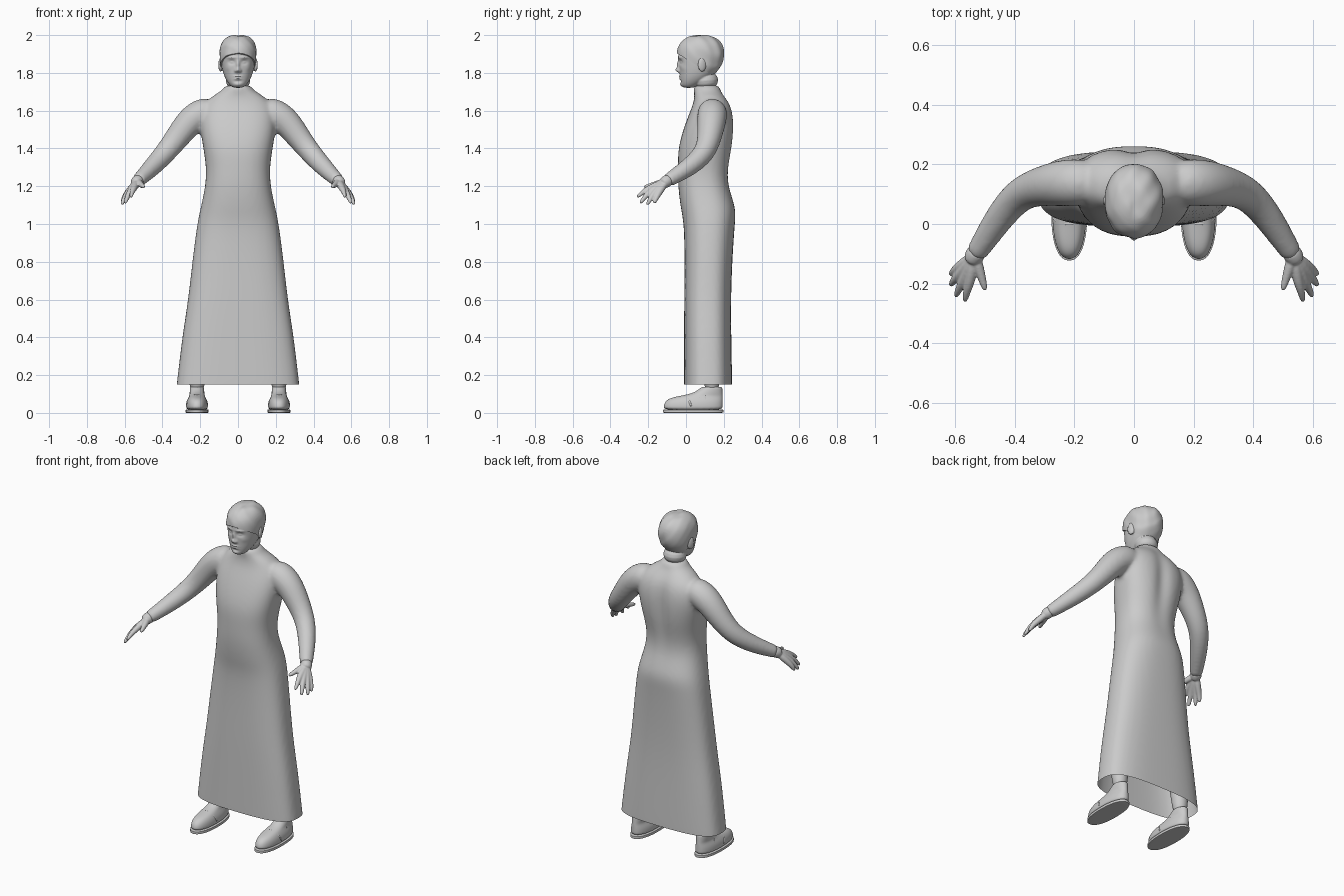
import bpy, bmesh, math
from mathutils import Vector, Matrix

cube = bpy.data.objects.get("Cube")
if cube:
    bpy.data.objects.remove(cube)

grey = bpy.data.materials.new("light_grey")
grey.use_nodes = True
grey.diffuse_color = (0.6, 0.6, 0.6, 1)
grey.node_tree.nodes["Principled BSDF"].inputs["Base Color"].default_value = (0.6, 0.6, 0.6, 1)


def skin(bm, loops):
    """Bridge a list of point rings and cap both ends."""
    rings = [[bm.verts.new(p) for p in loop] for loop in loops]
    n = len(rings[0])
    for a, b in zip(rings, rings[1:]):
        for i in range(n):
            j = (i + 1) % n
            bm.faces.new((a[i], a[j], b[j], b[i]))
    bm.faces.new(rings[0][::-1])
    bm.faces.new(rings[-1])


def loft(bm, rows, cx=0, n=32):
    """Stack rounded sections: height, half width, front y, back y, squareness."""
    loops = []
    for z, hw, yf, yb, sq in rows:
        loop = []
        for i in range(n):
            t = math.tau * i / n
            c, s = math.cos(t), math.sin(t)
            x = math.copysign(abs(c) ** (2 / sq), c) * hw
            y = math.copysign(abs(s) ** (2 / sq), s) * (yb - yf) / 2
            loop.append((cx + x, y + (yf + yb) / 2, z))
        loops.append(loop)
    skin(bm, loops)


def tube(bm, path, side=1, n=12):
    """Round limb through points x, y, z, radius."""
    pts = [Vector((p[0] * side, p[1], p[2])) for p in path]
    loops = []
    for k, p in enumerate(pts):
        d = pts[min(k + 1, len(pts) - 1)] - pts[max(k - 1, 0)]
        q = d.to_track_quat('Z', 'Y')
        r = path[k][3]
        loops.append([p + q @ Vector((r * math.cos(math.tau * i / n),
                                      r * math.sin(math.tau * i / n), 0)) for i in range(n)])
    skin(bm, loops)


def finish(name, bm, voxel=0, smooth=0, shape=None, cut=None, fill=False, levels=2):
    """Blend the pieces into one surface, then sculpt, cut and shade it."""
    bmesh.ops.recalc_face_normals(bm, faces=bm.faces[:])
    me = bpy.data.meshes.new(name)
    bm.to_mesh(me)
    bm.free()
    ob = bpy.data.objects.new(name, me)
    bpy.context.collection.objects.link(ob)
    ob.modifiers.new("round", 'SUBSURF').levels = levels
    if voxel:
        m = ob.modifiers.new("blend", 'REMESH')
        m.mode, m.voxel_size = 'VOXEL', voxel
    if smooth:
        m = ob.modifiers.new("relax", 'SMOOTH')
        m.factor, m.iterations = 0.5, smooth
    bpy.context.view_layer.update()
    dg = bpy.context.evaluated_depsgraph_get()
    ob.data = bpy.data.meshes.new_from_object(ob.evaluated_get(dg))
    ob.data.name = name
    ob.modifiers.clear()
    bm = bmesh.new()
    bm.from_mesh(ob.data)
    if shape:
        for v in bm.verts:
            v.co += Vector(shape(*v.co))
    if cut:
        res = bmesh.ops.bisect_plane(bm, geom=bm.verts[:] + bm.edges[:] + bm.faces[:],
                                     plane_co=cut[0], plane_no=cut[1], clear_inner=True)
        if fill:
            edges = [e for e in res["geom_cut"] if isinstance(e, bmesh.types.BMEdge)]
            bmesh.ops.edgenet_fill(bm, edges=edges)
    bm.to_mesh(ob.data)
    bm.free()
    ob.data.materials.clear()
    ob.data.materials.append(grey)
    bpy.ops.object.select_all(action='DESELECT')
    ob.select_set(True)
    bpy.context.view_layer.objects.active = ob
    bpy.ops.object.shade_smooth_by_angle(angle=math.radians(45))
    return ob


def bump(u, v):
    return math.exp(-u * u - v * v)


# Long robe with sleeves, open at the hem
bm = bmesh.new()
loft(bm, [(0, .345, -.01, .245, 3), (.15, .325, -.01, .245, 3), (.4, .297, -.01, .24, 2.9),
          (.6, .264, -.01, .238, 2.8), (.8, .243, -.008, .245, 2.6), (1, .217, -.01, .258, 2.5),
          (1.08, .2, -.028, .268, 2.4), (1.2, .172, -.043, .222, 2.4), (1.3, .168, -.043, .226, 2.4),
          (1.4, .184, -.043, .248, 2.5), (1.5, .2, -.015, .257, 2.6), (1.58, .2, .015, .253, 2.6),
          (1.64, .18, .04, .235, 2.4), (1.685, .125, .045, .2, 2.2), (1.71, .078, .04, .185, 2),
          (1.74, .07, .04, .18, 2)])
sleeve = [(.12, .14, 1.61, .07), (.2, .14, 1.585, .083), (.26, .135, 1.54, .077),
          (.32, .125, 1.46, .067), (.39, .1, 1.37, .058), (.46, .01, 1.295, .05),
          (.52, -.085, 1.237, .038), (.535, -.105, 1.225, .037)]
for s in (-1, 1):
    tube(bm, sleeve, s, 16)


def back_shape(x, y, z):
    spine = .016 * bump(x / .045, (z - 1.48) / .2)
    return 0, -spine if y > .15 else 0, 0


finish("robe", bm, .011, 6, back_shape, ((0, 0, .15), (0, 0, 1)))

# Hands: every finger runs from the wrist so the bases merge into a palm
fingers = [[(.55, -.195, 1.19), (.562, -.23, 1.167), (.567, -.262, 1.14)],
           [(.57, -.188, 1.175), (.588, -.22, 1.14), (.598, -.245, 1.107)],
           [(.585, -.17, 1.165), (.605, -.19, 1.13), (.616, -.207, 1.1)],
           [(.59, -.147, 1.16), (.607, -.16, 1.132), (.615, -.17, 1.108)],
           [(.518, -.155, 1.212), (.506, -.195, 1.202), (.498, -.224, 1.195)]]
for s, label in ((1, "left"), (-1, "right")):
    bm = bmesh.new()
    tube(bm, [(.52, -.085, 1.237, .034), (.535, -.105, 1.225, .034), (.548, -.13, 1.21, .03)], s)
    for knuckle, joint, tip in fingers:
        tube(bm, [(.535, -.105, 1.225, .022), (*knuckle, .018), (*joint, .0125), (*tip, .009)], s)
    finish(label + "_hand", bm, .004, 3)

# Head: skull and jaw, neck and ears, with the face pressed into the front
skull = [(1.72, .025, -.015, .04, 2), (1.735, .044, -.027, .07, 2.1), (1.76, .062, -.03, .11, 2.2),
         (1.79, .076, -.033, .15, 2.2), (1.83, .086, -.036, .182, 2.2), (1.87, .091, -.041, .195, 2.2),
         (1.91, .093, -.043, .197, 2.1), (1.95, .085, -.03, .186, 2.1), (1.98, .062, 0, .155, 2),
         (1.996, .03, .04, .115, 2)]
bm = bmesh.new()
loft(bm, skull)
tube(bm, [(0, .11, 1.66, .072), (0, .11, 1.72, .072), (0, .1, 1.8, .072), (0, .1, 1.85, .07)], n=20)
for s in (-1, 1):
    m = Matrix.Translation((s * .092, .085, 1.843)) @ Matrix.Rotation(s * .35, 4, 'Z')
    bmesh.ops.create_uvsphere(bm, u_segments=16, v_segments=10, radius=1,
                              matrix=m @ Matrix.Diagonal((.011, .024, .037, 1)))

# Face features: x, z, width, height, push (negative is forward)
features = [(0, 1.815, .013, .013, -.02), (0, 1.843, .009, .022, -.011),
            (0, 1.782, .02, .004, -.006), (0, 1.769, .017, .005, -.006),
            (0, 1.755, .02, .007, .004), (0, 1.738, .02, .01, -.005)]
for s in (-1, 1):
    features += [(s * .033, 1.857, .018, .012, .011), (s * .033, 1.856, .011, .006, -.006),
                 (s * .036, 1.881, .024, .006, -.005), (s * .013, 1.81, .006, .007, -.007),
                 (s * .055, 1.825, .016, .016, -.003)]


def face_shape(x, y, z):
    fade = min(1, max(0, (.05 - y) / .05))
    return 0, fade * sum(d * bump((x - fx) / w, (z - fz) / h) for fx, fz, w, h, d in features), 0


finish("head", bm, .004, 3, face_shape)

# Hair cap, sloping from the fringe down to the nape
bm = bmesh.new()
loft(bm, [(z + .005, hw + .007, yf - .007, yb + .006, sq) for z, hw, yf, yb, sq in skull])


def hair_shape(x, y, z):
    wave = .002 * math.sin(x * 75 + z * 30) * math.sin(y * 60 + z * 40)
    return wave, wave, wave - .003 * bump(x / .012, (y - .05) / .08)


finish("hair", bm, .006, 2, hair_shape, ((0, -.05, 1.905), (0, .52, .85)), True)

# Legs, shoes, soles and straps
for s, label in ((1, "left"), (-1, "right")):
    cx = s * .217
    bm = bmesh.new()
    tube(bm, [(.217, .138, .05, .045), (.217, .138, .12, .046), (.217, .135, .2, .05),
              (.205, .125, .4, .06), (.19, .12, .65, .07)], s, 16)
    finish(label + "_leg", bm)
    bm = bmesh.new()
    loft(bm, [(.012, .055, -.118, .194, 2.3), (.035, .058, -.12, .196, 2.3), (.06, .055, -.112, .196, 2.3),
              (.08, .046, -.085, .196, 2.2), (.092, .04, -.02, .195, 2.2), (.105, .039, .04, .194, 2.1),
              (.13, .038, .075, .193, 2), (.14, .035, .085, .19, 2)], cx, 24)
    finish(label + "_shoe", bm)
    bm = bmesh.new()
    loft(bm, [(z, .061, -.124, .2, 2.3) for z in (0, .001, .017, .018)], cx, 24)
    finish(label + "_sole", bm)
    bm = bmesh.new()
    for y, top, w in ((.0, .094, .056), (.055, .112, .05), (.085, .126, .046)):
        arc = [math.pi * k / 8 for k in range(9)]
        tube(bm, [(.217 + w * math.cos(a), y + .03 * (1 - math.sin(a)),
                   .03 + (top - .03) * math.sin(a) ** .8 if 0 < k < 8 else .03, .006)
                  for k, a in enumerate(arc)], s, 8)
    finish(label + "_straps", bm, levels=1)
